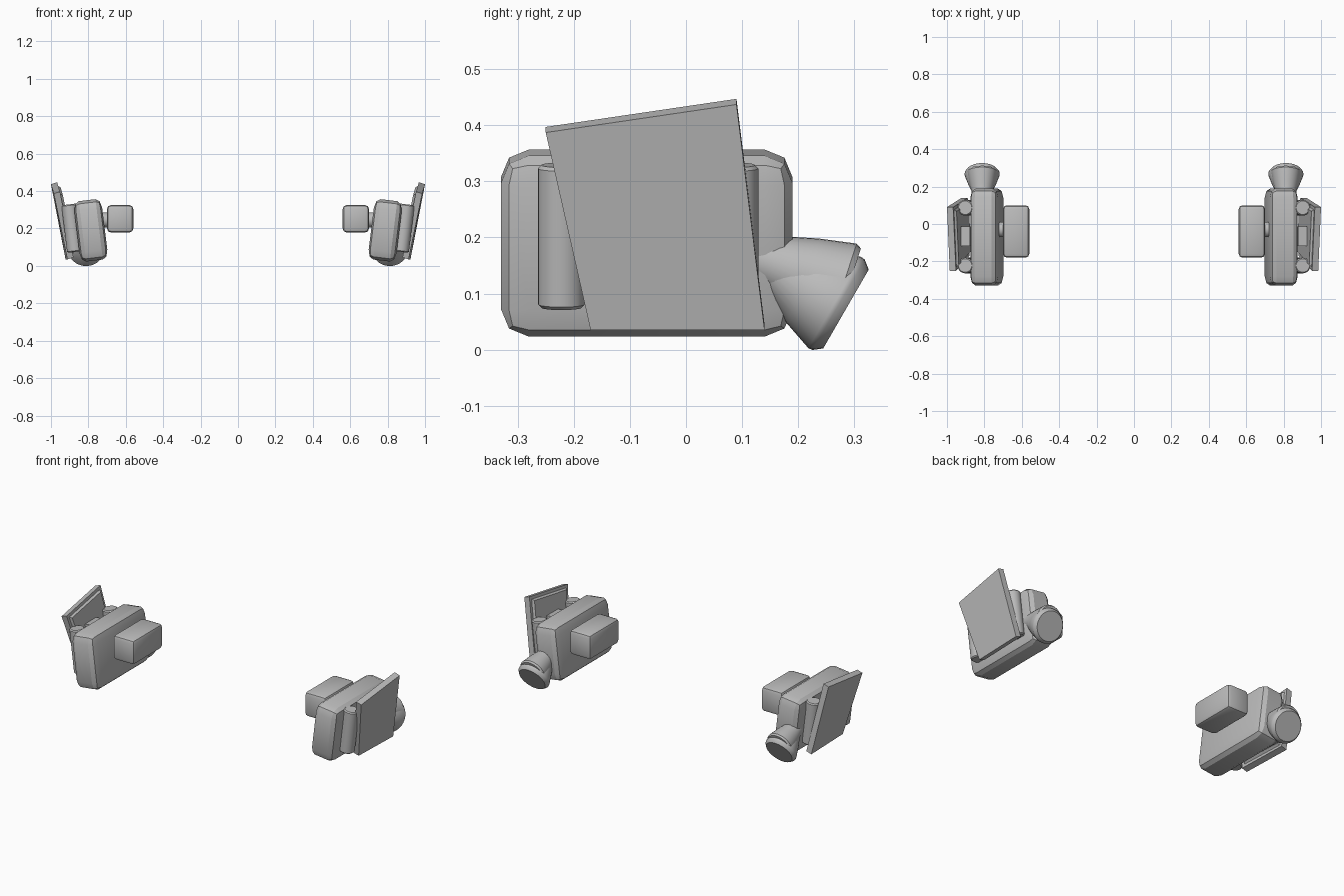
import bpy, bmesh, math
from mathutils import Matrix, Vector

cube = bpy.data.objects.get("Cube")
if cube:
    bpy.data.objects.remove(cube, do_unlink=True)

grey = bpy.data.materials.new("plain_grey")
grey.use_nodes = True
grey.diffuse_color = (0.5, 0.5, 0.5, 1)
grey.node_tree.nodes["Principled BSDF"].inputs["Base Color"].default_value = grey.diffuse_color

LEAN = Matrix.Rotation(math.radians(7), 4, 'Y')


def finish(name, bm, matrix=Matrix(), angle=35):
    """Store one part of the left pod and mirror it to the right pod."""
    bm.transform(matrix)
    bmesh.ops.recalc_face_normals(bm, faces=bm.faces)
    mesh = bpy.data.meshes.new(name)
    bm.to_mesh(mesh)
    bm.free()
    mesh.materials.append(grey)
    obj = bpy.data.objects.new(name, mesh)
    bpy.context.collection.objects.link(obj)
    obj.modifiers.new("both_sides", 'MIRROR').use_mirror_merge = False
    bpy.ops.object.select_all(action='DESELECT')
    obj.select_set(True)
    bpy.context.view_layer.objects.active = obj
    bpy.ops.object.shade_smooth_by_angle(angle=math.radians(angle))


def rounded_box(name, centre, size, bevel, turn=Matrix(), squash=1.0, angle=25):
    """Bevelled box; squash narrows the bevel along x."""
    bm = bmesh.new()
    bmesh.ops.create_cube(bm, size=1)
    bm.transform(Matrix.Diagonal((size[0] / squash, size[1], size[2], 1)))
    if bevel:
        bmesh.ops.bevel(bm, geom=bm.edges[:], offset=bevel, segments=2,
                        profile=0.5, affect='EDGES')
    bm.transform(Matrix.Diagonal((squash, 1, 1, 1)))
    finish(name, bm, Matrix.Translation(centre) @ turn, angle)


def lathe(name, profile, matrix, sides=32):
    """Closed round part from (radius, distance) pairs along local z."""
    bm = bmesh.new()
    rings = [[bm.verts.new((r * math.cos(2 * math.pi * i / sides),
                            r * math.sin(2 * math.pi * i / sides), d))
              for i in range(sides)] for r, d in profile]
    for a, b in zip(rings, rings[1:]):
        for i in range(sides):
            j = (i + 1) % sides
            bm.faces.new((a[i], a[j], b[j], b[i]))
    bm.faces.new(rings[0])
    bm.faces.new(rings[-1])
    finish(name, bm, matrix)


# Main leaning body and the inner pack beside it
rounded_box("pod_body", (0.787, -0.07, 0.19), (0.15, 0.52, 0.325), 0.05, LEAN, 0.6)
rounded_box("inner_pack", (0.63, -0.04, 0.252), (0.14, 0.28, 0.146), 0.02)
lathe("pack_connector", [(0.04, -0.03), (0.04, 0.03)],
      Matrix.Translation((0.71, -0.03, 0.245)) @ Matrix.Rotation(math.pi / 2, 4, 'Y'))

# Upright tubes and the mounting block between body and panel
for name, y in (("front_tube", -0.222), ("back_tube", 0.087)):
    lathe(name, [(0.036, -0.128), (0.042, -0.122), (0.042, 0.122), (0.036, 0.128)],
          Matrix.Translation((0.887, y, 0.202)) @ LEAN, 24)
rounded_box("panel_mount", (0.888, -0.065, 0.2), (0.05, 0.105, 0.22), 0, LEAN)

# Slanted outer panel with a raised pad on its inner face
bm = bmesh.new()
outer = [Vector(p) for p in ((0.985, -0.25, 0.387), (1.0, 0.09, 0.437),
                             (0.922, 0.14, 0.035), (0.912, -0.17, 0.035))]
a = [bm.verts.new(p) for p in outer]
b = [bm.verts.new(p + Vector((-0.033, 0, 0.01))) for p in outer]
bm.faces.new(a)
inner = bm.faces.new(b)
for i in range(4):
    j = (i + 1) % 4
    bm.faces.new((a[i], a[j], b[j], b[i]))
bmesh.ops.recalc_face_normals(bm, faces=bm.faces)
bmesh.ops.inset_region(bm, faces=[inner], thickness=0.025, depth=0)
bmesh.ops.inset_region(bm, faces=[inner], thickness=0.012, depth=0.012)
finish("outer_panel", bm, angle=20)

# Two overlapping exhaust bells at the back, pointing back and down
for name, y, z, tilt, profile in (
        ("exhaust_bell", 0.163, 0.143, 30,
         [(0.044, -0.07), (0.048, 0), (0.074, 0.06), (0.094, 0.118), (0.093, 0.126), (0.081, 0.141)]),
        ("upper_bell", 0.15, 0.155, 18,
         [(0.046, -0.05), (0.05, 0), (0.068, 0.07), (0.08, 0.136), (0.074, 0.146)])):
    lathe(name, profile, Matrix.Translation((0.812, y, z))
          @ Matrix.Rotation(math.radians(-90 - tilt), 4, 'X'))
